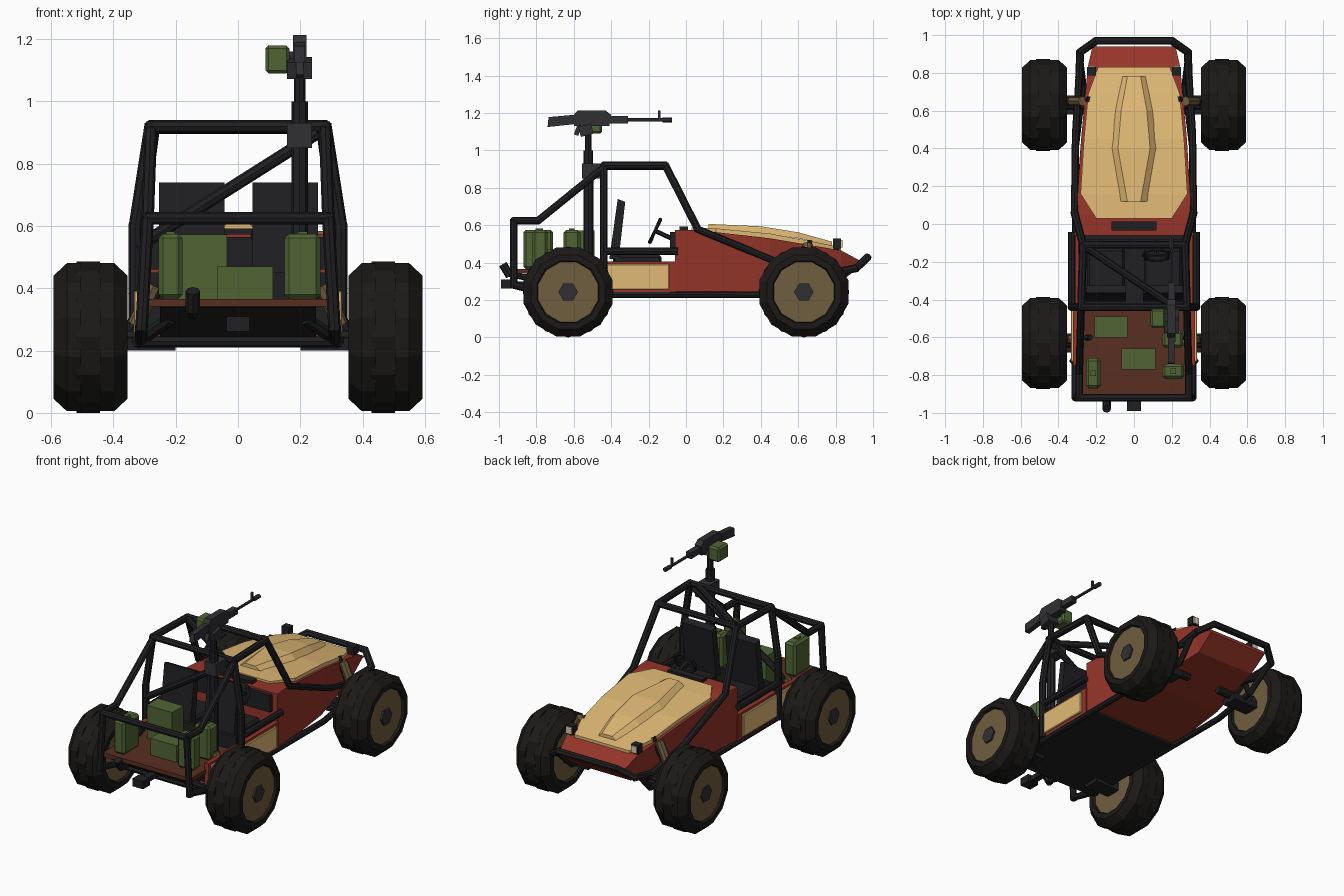
import bpy, bmesh
from math import cos, sin, pi, radians
from mathutils import Vector, Matrix

def material(name, r, g, b):
    m = bpy.data.materials.new(name)
    m.diffuse_color = (r, g, b, 1)
    return m

RED = material("red_paint", 0.30, 0.035, 0.022)
TAN = material("tan_paint", 0.75, 0.49, 0.18)
GREEN = material("green_canvas", 0.08, 0.13, 0.035)
BLACK = material("black_steel", 0.014, 0.014, 0.016)
RUBBER = material("rubber", 0.011, 0.010, 0.009)
RIM = material("rim_tan", 0.16, 0.11, 0.05)
BROWN = material("deck_brown", 0.10, 0.028, 0.015)
METAL = material("gun_metal", 0.03, 0.03, 0.034)
LENS = material("lens", 0.7, 0.6, 0.4)

def finish(name, bm, mat):
    bmesh.ops.recalc_face_normals(bm, faces=bm.faces)
    me = bpy.data.meshes.new(name)
    bm.to_mesh(me)
    bm.free()
    me.materials.append(mat)
    ob = bpy.data.objects.new(name, me)
    bpy.context.collection.objects.link(ob)
    return ob

def loft(name, rings, mat):
    """Skin closed rings of points and cap both ends."""
    bm = bmesh.new()
    vs = [[bm.verts.new(p) for p in r] for r in rings]
    n = len(vs[0])
    for a, b in zip(vs, vs[1:]):
        for i in range(n):
            j = (i + 1) % n
            bm.faces.new((a[i], a[j], b[j], b[i]))
    bm.faces.new(vs[0])
    bm.faces.new(vs[-1])
    return finish(name, bm, mat)

def prism(name, yz, x0, x1, mat):
    return loft(name, [[(x, y, z) for y, z in yz] for x in (x0, x1)], mat)

def box(name, x, y, z, mat, bevel=0, tilt=0):
    bm = bmesh.new()
    bmesh.ops.create_cube(bm, size=1)
    size = [abs(a[1] - a[0]) for a in (x, y, z)]
    mid = [(a[0] + a[1]) / 2 for a in (x, y, z)]
    bm.transform(Matrix.Translation(mid) @ Matrix.Rotation(radians(tilt), 4, 'X') @ Matrix.Diagonal((*size, 1)))
    if bevel:
        bmesh.ops.bevel(bm, geom=bm.edges[:], offset=bevel, segments=1, affect='EDGES')
    return finish(name, bm, mat)

def tube(name, pts, r, mat=BLACK, sides=8):
    """Straight tube sections that overlap slightly at each bend."""
    bm = bmesh.new()
    for a, b in zip(pts, pts[1:]):
        a, b = Vector(a), Vector(b)
        d = b - a
        m = Matrix.Translation((a + b) / 2) @ d.to_track_quat('Z', 'Y').to_matrix().to_4x4()
        bmesh.ops.create_cone(bm, cap_ends=True, segments=sides, radius1=r, radius2=r,
                              depth=d.length + r * 0.7, matrix=m)
    return finish(name, bm, mat)

def lathe_x(name, centre, prof, n, mat, turn=0):
    cx, cy, cz = centre
    return loft(name, [[(cx + x, cy + r * cos(turn + 2 * pi * i / n), cz + r * sin(turn + 2 * pi * i / n))
                        for i in range(n)] for x, r in prof], mat)

# Wheels: staggered tread bands, recessed rim, hex hub
for s, side in ((1, "right"), (-1, "left")):
    for y, end in ((0.63, "front"), (-0.63, "rear")):
        c, tag = (s * 0.4735, y, 0.243), f"{end}_{side}"
        lathe_x("tyre_tread_" + tag, c, [(-0.045, 0.243), (0.03, 0.243)], 12, RUBBER)
        for k in (1, -1):
            lathe_x("tyre_side_" + tag, c, [(k * a, r) for a, r in
                    ((0.03, 0.246), (0.076, 0.246), (0.1185, 0.205), (0.1185, 0.172), (0.102, 0.165))],
                    12, RUBBER, pi / 12)
        lathe_x("rim_" + tag, c, [(-0.104, 0.168), (0.104, 0.168)], 12, RIM, pi / 12)
        lathe_x("hub_" + tag, c, [(-0.11, 0.052), (0.115, 0.052)], 6, METAL)
        # Axle, lower arm and shock
        tube("axle_" + tag, [(s * 0.12, y, 0.25), (s * 0.39, y, 0.243)], 0.024)
        box("lower_arm_" + tag, (s * 0.2, s * 0.37), (y - 0.05, y + 0.05), (0.2, 0.24), BLACK)
        top = 0.51 if y > 0 else 0.42
        tube("shock_body_" + tag, [(s * 0.275, y + 0.02, top - 0.02), (s * 0.325, y + 0.02, top - 0.13)], 0.026, RIM)
        tube("shock_rod_" + tag, [(s * 0.235, y + 0.03, top), (s * 0.36, y + 0.01, 0.25)], 0.016)

# Red front body, lofted towards the nose
body = [(-0.06, 0.575, 0.235, 0.315, 0.315), (0.05, 0.575, 0.235, 0.305, 0.31), (0.45, 0.53, 0.235, 0.28, 0.26),
        (0.83, 0.465, 0.30, 0.245, 0.20), (0.94, 0.405, 0.385, 0.22, 0.20)]
loft("front_body", [[(-w, y, t), (w, y, t), (v, y, b), (-v, y, b)] for y, t, b, w, v in body], RED)

# Hood plate and raised scoop
hood = [(0.03, 0.588, 0.20), (0.16, 0.583, 0.283), (0.45, 0.555, 0.265), (0.69, 0.51, 0.242), (0.83, 0.482, 0.19)]
loft("hood", [[(-w, y, z), (w, y, z), (w, y, z - 0.04), (-w, y, z - 0.04)] for y, z, w in hood], TAN)
scoop = [(0.12, 0.585, 0.607, 0.07, 0.035), (0.40, 0.558, 0.594, 0.118, 0.085),
         (0.60, 0.53, 0.562, 0.098, 0.068), (0.78, 0.49, 0.512, 0.062, 0.035)]
loft("hood_scoop", [[(-w, y, b), (-v, y, t), (v, y, t), (w, y, b)] for y, b, t, w, v in scoop], TAN)
box("dash_gauge", (-0.12, 0.12), (-0.035, 0.012), (0.565, 0.592), BLACK)
box("dashboard", (-0.28, 0.28), (-0.085, -0.055), (0.46, 0.565), BLACK)

# Tub: floor, sills, side panels, rear underside, deck
box("floor_pan", (-0.3, 0.3), (-0.74, 0.0), (0.222, 0.25), BLACK)
prism("rear_underside", [(-0.42, 0.235), (-0.74, 0.235), (-0.9, 0.34), (-0.42, 0.345)], -0.25, 0.25, BLACK)
box("rear_sill", (-0.3, 0.3), (-0.75, -0.72), (0.24, 0.27), RED)
box("cargo_deck", (-0.305, 0.305), (-0.9, -0.43), (0.342, 0.366), BROWN)
box("seat_bulkhead", (-0.3, 0.3), (-0.45, -0.43), (0.24, 0.45), BLACK)
for s in (1, -1):
    box("side_sill", (s * 0.295, s * 0.322), (-0.75, -0.055), (0.237, 0.405), RED)
    box("side_panel", (s * 0.32, s * 0.334), (-0.73, -0.09), (0.255, 0.392), TAN, 0.004)

# Roll cage and chassis tubes, mirrored
for s in (1, -1):
    tube("roof_and_pillar", [(s * 0.33, -0.44, 0.24), (s * 0.33, -0.44, 0.60), (s * 0.28, -0.44, 0.92),
                             (s * 0.27, -0.11, 0.92), (s * 0.315, 0.06, 0.585)], 0.021)
    tube("body_side_tube", [(s * 0.315, 0.06, 0.58), (s * 0.31, 0.47, 0.41), (s * 0.29, 0.80, 0.33)], 0.019)
    tube("rear_stay", [(s * 0.28, -0.45, 0.90), (s * 0.29, -0.79, 0.625), (s * 0.29, -0.92, 0.625),
                       (s * 0.31, -0.92, 0.27)], 0.02)
    tube("rear_lower_stay", [(s * 0.31, -0.92, 0.28), (s * 0.31, -0.72, 0.23)], 0.02)
    tube("door_rail", [(s * 0.33, -0.44, 0.46), (s * 0.33, -0.05, 0.46)], 0.02)
    tube("lower_rail", [(s * 0.31, -0.72, 0.23), (s * 0.31, 0.40, 0.228), (s * 0.27, 0.74, 0.24),
                        (s * 0.285, 0.86, 0.355)], 0.018)
    tube("bumper_side", [(s * 0.29, 0.78, 0.345), (s * 0.285, 0.91, 0.37), (s * 0.2, 0.97, 0.428)], 0.021)
    tube("rear_trailing_arm", [(s * 0.22, -0.82, 0.30), (s * 0.32, -0.72, 0.23)], 0.022)
    # Headlights on short brackets
    box("headlight", (s * 0.2, s * 0.25), (0.785, 0.83), (0.475, 0.528), BLACK)
    box("headlight_lens", (s * 0.206, s * 0.244), (0.828, 0.836), (0.481, 0.522), LENS)
    box("headlight_bracket", (s * 0.215, s * 0.235), (0.79, 0.82), (0.44, 0.48), BLACK)
for name, a, b in (("roof_rear_bar", (-0.28, -0.44, 0.92), (0.28, -0.44, 0.92)),
                   ("roof_front_bar", (-0.27, -0.11, 0.92), (0.27, -0.11, 0.92)),
                   ("roof_diagonal", (-0.26, -0.12, 0.915), (0.2, -0.43, 0.915)),
                   ("hoop_diagonal", (-0.32, -0.44, 0.535), (0.25, -0.44, 0.895)),
                   ("rear_bar", (-0.29, -0.92, 0.625), (0.29, -0.92, 0.625)),
                   ("rear_low_bar", (-0.31, -0.74, 0.23), (0.31, -0.74, 0.23)),
                   ("front_bumper", (-0.2, 0.97, 0.428), (0.2, 0.97, 0.428))):
    tube(name, [a, b], 0.02)

# Seats
for x in (-0.148, 0.152):
    box("seat_cushion", (x - 0.1, x + 0.1), (-0.39, -0.13), (0.25, 0.44), BLACK, 0.012)
    prism("seat_back", [(-0.41, 0.42), (-0.36, 0.42), (-0.325, 0.725), (-0.365, 0.74)], x - 0.105, x + 0.105, BLACK)

# Steering wheel and column
axis = Vector((0, 0.9, -0.42)).normalized()
hub = Vector((0.12, -0.165, 0.57))
u, v = Vector((1, 0, 0)), axis.cross(Vector((1, 0, 0)))
ring = [hub + 0.07 * (u * cos(2 * pi * i / 10) + v * sin(2 * pi * i / 10)) for i in range(11)]
tube("steering_wheel", ring, 0.01, sides=6)
tube("steering_spoke", [ring[0], ring[5]], 0.008, sides=6)
tube("steering_column", [hub, hub + axis * 0.12], 0.012, sides=6)

# Cargo: fuel cans and boxes
for x, y in (((-0.255, -0.178), (-0.87, -0.71)), ((0.15, 0.265), (-0.82, -0.74)), ((0.15, 0.26), (-0.655, -0.565))):
    box("fuel_can", x, y, (0.366, 0.575), GREEN, 0.014)
    mx, my = sum(x) / 2, sum(y) / 2
    box("fuel_can_cap", (mx - 0.015, mx + 0.015), (my - 0.015, my + 0.015), (0.57, 0.583), GREEN)
box("tall_crate", (-0.21, -0.035), (-0.60, -0.49), (0.366, 0.573), GREEN)
box("low_crate", (-0.067, 0.113), (-0.77, -0.66), (0.366, 0.47), GREEN)

# Exhaust and tow hitch
tube("exhaust", [(-0.145, -0.86, 0.32), (-0.145, -0.945, 0.34)], 0.016)
tube("exhaust_tip", [(-0.145, -0.945, 0.335), (-0.145, -0.975, 0.385)], 0.023)
box("tow_hitch", (-0.037, 0.037), (-0.99, -0.92), (0.262, 0.31), BLACK)
box("tow_bar", (-0.02, 0.02), (-0.93, -0.75), (0.27, 0.3), BLACK)

# Gun mount
gx, gy = 0.198, -0.522
tube("gun_post", [(gx, gy, 0.36), (gx, gy, 0.92)], 0.027)
box("gun_post_clamp", (gx - 0.04, gx + 0.04), (-0.555, -0.43), (0.85, 0.93), METAL)
tube("gun_post_upper", [(gx, gy, 0.93), (gx, gy, 0.99)], 0.026)
tube("gun_pivot", [(gx, gy, 1.0), (gx, gy, 1.1)], 0.018)

# Gun
box("gun_cradle", (gx - 0.04, gx + 0.04), (-0.57, -0.5), (1.08, 1.135), METAL, 0, 15)
prism("gun_receiver", [(-0.6, 1.13), (-0.41, 1.13), (-0.40, 1.19), (-0.43, 1.213), (-0.58, 1.213), (-0.6, 1.19)],
      gx - 0.022, gx + 0.022, METAL)
prism("gun_stock", [(-0.74, 1.125), (-0.6, 1.14), (-0.6, 1.19), (-0.735, 1.178)], gx - 0.017, gx + 0.017, METAL)
box("gun_handguard", (gx - 0.018, gx + 0.018), (-0.41, -0.31), (1.145, 1.183), METAL)
tube("gun_barrel", [(gx, -0.32, 1.163), (gx, -0.08, 1.163)], 0.009, METAL, 6)
tube("gun_muzzle", [(gx, -0.12, 1.163), (gx, -0.08, 1.163)], 0.014, METAL, 6)
box("gun_sight", (gx - 0.006, gx + 0.006), (-0.15, -0.136), (1.16, 1.212), METAL)
box("gun_grip", (gx - 0.012, gx + 0.012), (-0.59, -0.565), (1.08, 1.14), METAL, 0, -20)
box("ammo_box", (0.088, 0.165), (-0.55, -0.45), (1.09, 1.18), GREEN, 0.01)
box("ammo_feed", (0.16, 0.19), (-0.52, -0.47), (1.13, 1.16), METAL)
